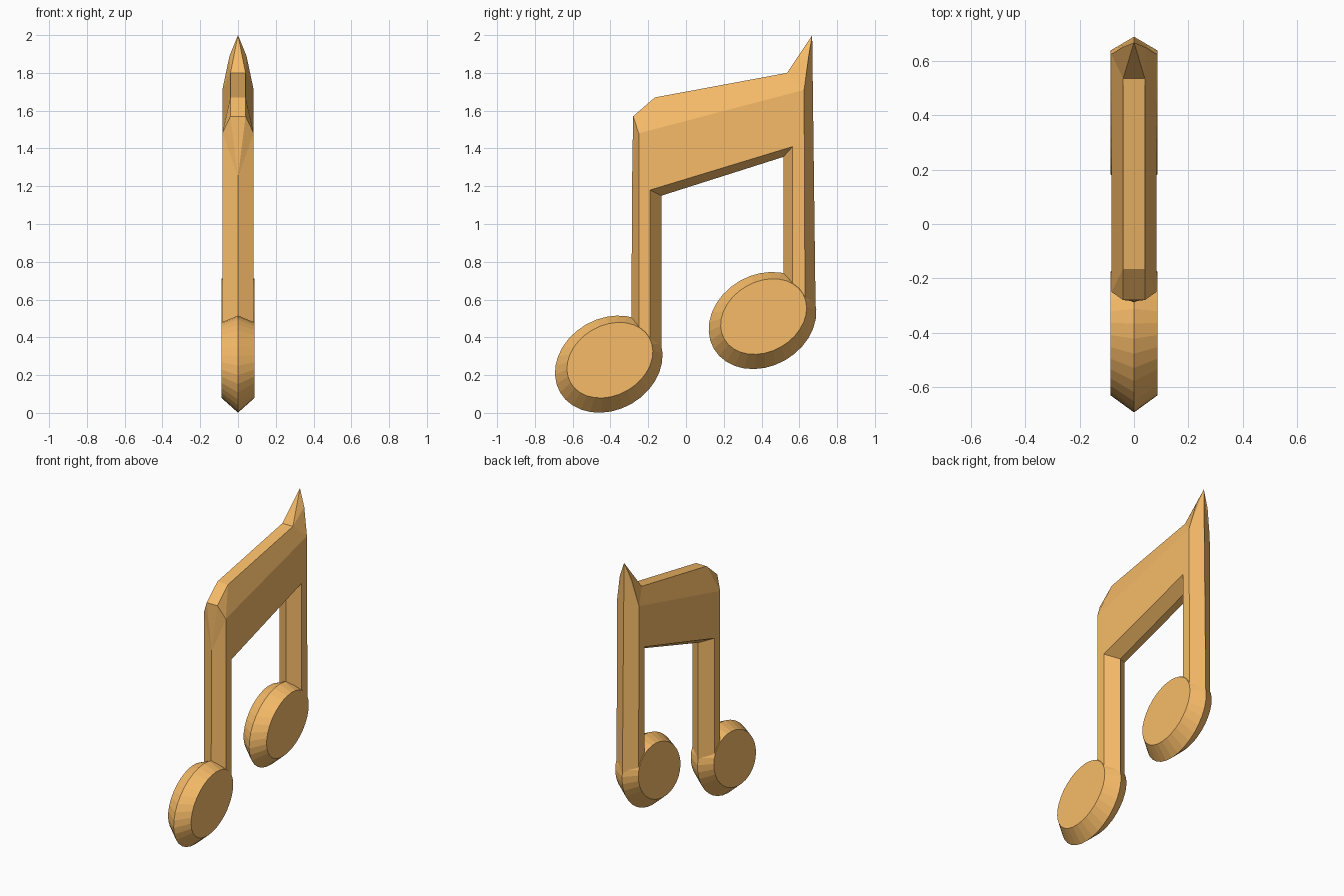
import bpy, bmesh
from math import sin, cos, tau, radians

if "Cube" in bpy.data.objects:
    bpy.data.objects.remove(bpy.data.objects["Cube"])

orange = bpy.data.materials.new("orange")
orange.diffuse_color = (0.93, 0.5, 0.14, 1)
orange.use_nodes = True
orange.node_tree.nodes["Principled BSDF"].inputs["Base Color"].default_value = orange.diffuse_color


def finish(name, bm):
    bmesh.ops.recalc_face_normals(bm, faces=bm.faces)
    mesh = bpy.data.meshes.new(name)
    bm.to_mesh(mesh)
    bm.free()
    mesh.materials.append(orange)
    obj = bpy.data.objects.new(name, mesh)
    bpy.context.collection.objects.link(obj)
    return obj


# Note heads: tilted ellipses lofted from a wide middle to a narrower flat side
def note_head(name, dy, dz, segments=32, tilt=radians(30)):
    bm = bmesh.new()
    rings = []
    for x, y, z, a, b in ((-0.087, -0.403, 0.279, 0.240, 0.185),
                          (0, -0.409, 0.258, 0.298, 0.242),
                          (0.087, -0.403, 0.279, 0.240, 0.185)):
        ring = []
        for i in range(segments):
            u, v = a * cos(tau * i / segments), b * sin(tau * i / segments)
            ring.append(bm.verts.new((x, y + dy + u * cos(tilt) - v * sin(tilt),
                                      z + dz + u * sin(tilt) + v * cos(tilt))))
        rings.append(ring)
    for r, s in zip(rings, rings[1:]):
        for i in range(segments):
            j = (i + 1) % segments
            bm.faces.new((r[i], r[j], s[j], s[i]))
    bm.faces.new(rings[0])
    bm.faces.new(rings[-1])
    return finish(name, bm)


note_head("left_note_head", 0, 0)
note_head("right_note_head", 0.814, 0.231)

# Stems and beam: one half described by named corners, then mirrored over x = 0
T, W = 0.083, 0.04
corners = {
    # left stem foot
    "a0": (0, -.29, .33), "a1": (T, -.25, .33), "a2": (T, -.19, .33), "a3": (0, -.13, .33),
    # left stem top
    "b0": (0, -.285, 1.25), "b1": (T, -.25, 1.48), "c0": (0, -.28, 1.57), "c1": (W, -.28, 1.57),
    # beam top
    "d0": (0, -.165, 1.67), "d1": (W, -.165, 1.67), "e0": (0, .535, 1.8), "e1": (W, .535, 1.8),
    # right spike
    "tip": (0, .668, 2.0), "mid": (.045, .65, 1.89), "f1": (T, .625, 1.71),
    # right stem foot
    "g0": (0, .686, .56), "g1": (T, .63, .56), "g2": (T, .565, .56), "g3": (0, .515, .56),
    # beam underside
    "h2": (T, -.19, 1.18), "h3": (0, -.13, 1.15), "i2": (T, .565, 1.41), "i3": (0, .515, 1.355),
}
faces = """a0 a1 b1 b0, b0 b1 c1, b0 c1 c0, a1 a2 h2 b1, a2 a3 h3 h2, h2 h3 i3 i2,
 i2 i3 g3 g2, g2 g1 f1 i2, g1 g0 tip f1, f1 tip mid, h2 i2 f1 b1, b1 f1 e1 d1,
 b1 d1 c1, f1 mid e1, mid tip e1, e1 tip e0, c0 c1 d1 d0, d0 d1 e1 e0,
 a0 a3 a2 a1, g0 g3 g2 g1"""

bm = bmesh.new()
centre = {k: bm.verts.new(p) for k, p in corners.items() if p[0] == 0}
for side in (1, -1):
    verts = {k: centre.get(k) or bm.verts.new((side * p[0], p[1], p[2]))
             for k, p in corners.items()}
    for face in faces.split(","):
        bm.faces.new([verts[k] for k in face.split()])
finish("stems_and_beam", bm)
